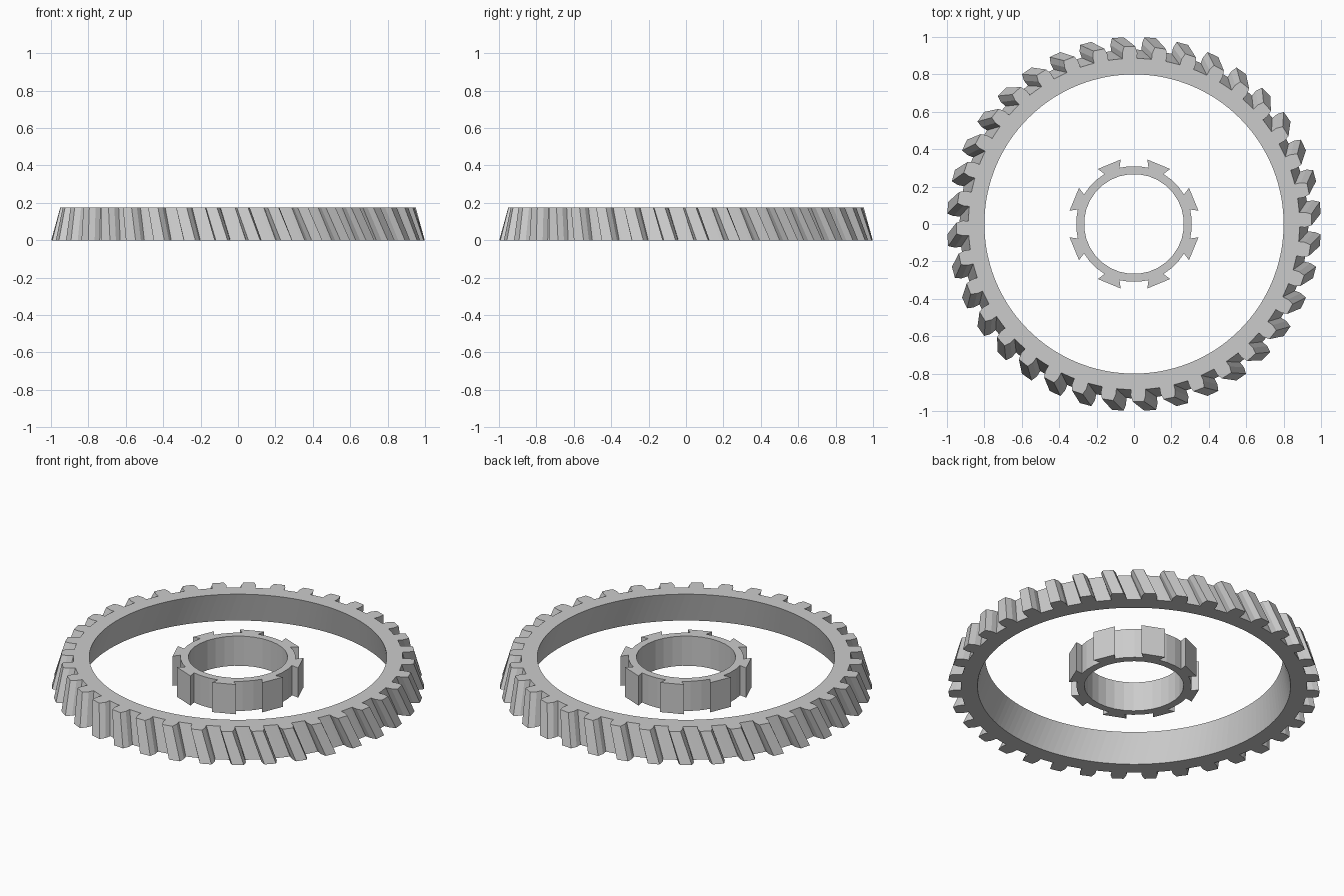
import bpy, bmesh
from math import sin, cos, radians, pi

if "Cube" in bpy.data.objects:
    bpy.data.objects.remove(bpy.data.objects["Cube"])

metal = bpy.data.materials.new("plain_grey")
metal.diffuse_color = (0.6, 0.6, 0.6, 1)
metal.use_nodes = True
metal.node_tree.nodes["Principled BSDF"].inputs["Base Color"].default_value = metal.diffuse_color


def gear(name, teeth, bore, tooth, height, top_scale=1.0, twist=0.0):
    """Ring gear. tooth = (radius, angle from tooth centre) points over one pitch;
    the top layer is scaled and twisted to make conical, helical teeth."""
    pitch = 2 * pi / teeth
    bm = bmesh.new()
    rings = []
    for z, s, turn in ((0, 1, 0), (height, top_scale, twist)):
        outer, inner = [], []
        for i in range(teeth):
            mid = (i + 0.5) * pitch + radians(turn)
            for r, a in tooth:
                a = mid + radians(a)
                outer.append(bm.verts.new((r * s * cos(a), r * s * sin(a), z)))
            # four bore points per tooth
            for k in range(4):
                a = mid + (k - 1.5) * pitch / 4
                inner.append(bm.verts.new((bore * s * cos(a), bore * s * sin(a), z)))
        rings.append((outer, inner))
    (o0, i0), (o1, i1) = rings
    # outer and bore walls
    for j in range(len(o0)):
        k = (j + 1) % len(o0)
        bm.faces.new((o0[j], o0[k], o1[k], o1[j]))
    for j in range(len(i0)):
        k = (j + 1) % len(i0)
        bm.faces.new((i0[k], i0[j], i1[j], i1[k]))
    # flat ends: one tooth sector plus one gap sector per pitch
    n = len(tooth)
    for o, inn, flip in ((o0, i0, True), (o1, i1, False)):
        for t in range(teeth):
            b, c = t * n, t * 4
            b2, c2 = (b + n) % len(o), (c + 4) % len(inn)
            sector = [inn[c + 3], inn[c + 2], inn[c + 1], inn[c]] + o[b:b + n]
            gap = [inn[c2], inn[c + 3], o[b + n - 1], o[b2]]
            for f in (sector, gap):
                bm.faces.new(f[::-1] if flip else f)
    bmesh.ops.recalc_face_normals(bm, faces=bm.faces)
    me = bpy.data.meshes.new(name)
    bm.to_mesh(me)
    bm.free()
    me.materials.append(metal)
    ob = bpy.data.objects.new(name, me)
    bpy.context.collection.objects.link(ob)
    return ob


# large conical helical ring
gear("outer_ring_gear", 36, 0.842,
     [(0.932, -3.7), (0.932, -2.5), (0.966, -2.5), (1.0, -1.8),
      (1.0, 1.8), (0.966, 2.5), (0.932, 2.5), (0.932, 3.7)],
     0.176, top_scale=0.95, twist=-3.6)

# small straight ring with flared teeth
gear("inner_ring_gear", 8, 0.267,
     [(0.31, -16.9), (0.31, -8), (0.352, -10.8),
      (0.352, 10.8), (0.31, 8), (0.31, 16.9)], 0.176)
